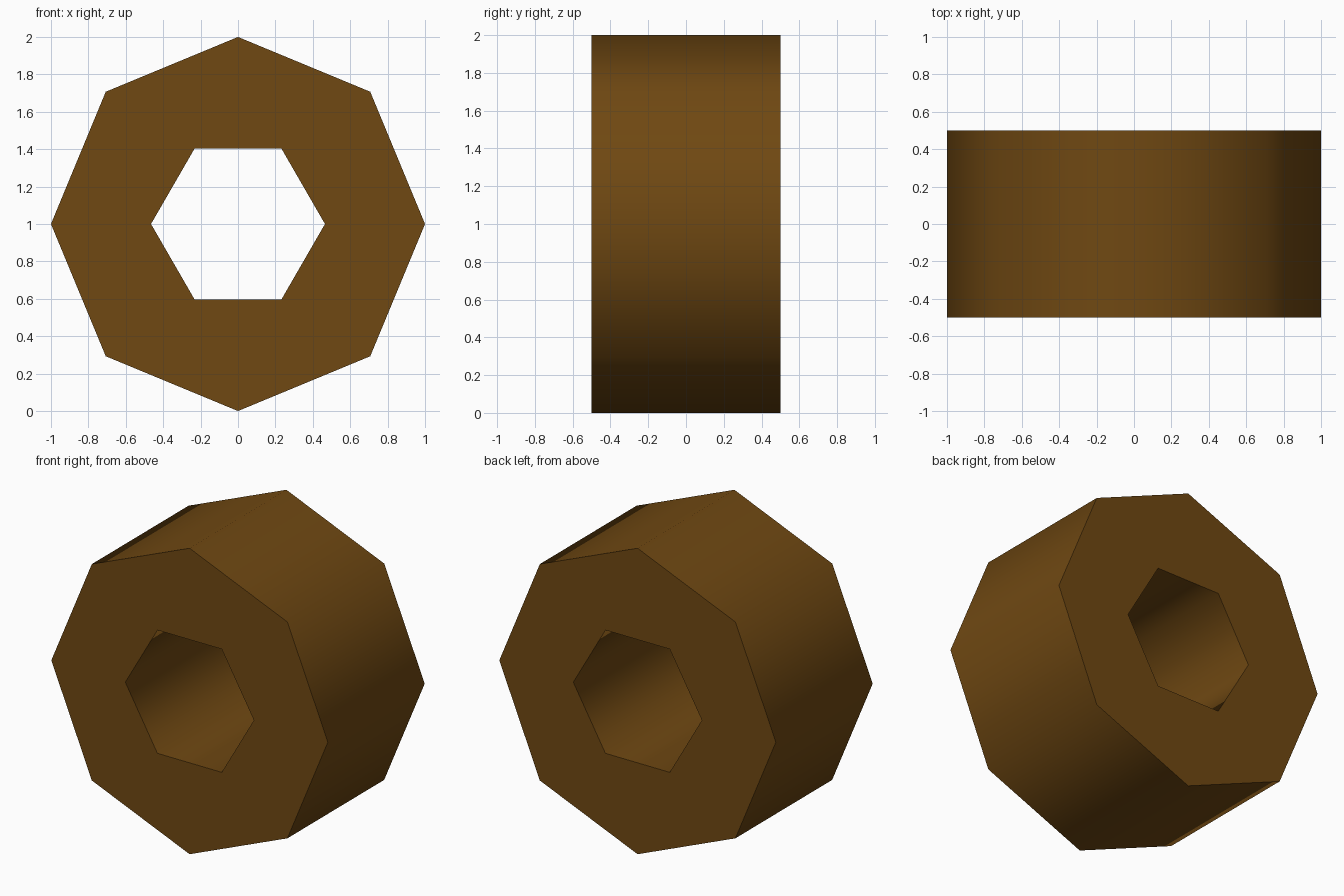
import bpy, bmesh
from math import cos, sin, tau, radians

if "Cube" in bpy.data.objects:
    bpy.data.objects.remove(bpy.data.objects["Cube"])

HALF_DEPTH = 0.5


def polygon_loop(bm, sides, radius):
    """Closed loop of edges in the front plane, centred at z = 1."""
    verts = [bm.verts.new((radius * cos(tau * i / sides), -HALF_DEPTH,
                           1 + radius * sin(tau * i / sides)))
             for i in range(sides)]
    return [bm.edges.new((verts[i], verts[(i + 1) % sides])) for i in range(sides)]


# Front face: octagon with a hexagonal hole
bm = bmesh.new()
edges = polygon_loop(bm, 8, 1.0) + polygon_loop(bm, 6, 0.465)
bmesh.ops.triangle_fill(bm, edges=edges, use_beauty=True, normal=(0, -1, 0))

# Extrude to the back, giving the outer wall and the bore
ext = bmesh.ops.extrude_face_region(bm, geom=bm.faces[:])
back = [g for g in ext["geom"] if isinstance(g, bmesh.types.BMVert)]
bmesh.ops.translate(bm, verts=back, vec=(0, 2 * HALF_DEPTH, 0))
bmesh.ops.recalc_face_normals(bm, faces=bm.faces[:])

mesh = bpy.data.meshes.new("octagonal_nut")
bm.to_mesh(mesh)
bm.free()
nut = bpy.data.objects.new("octagonal_nut", mesh)
bpy.context.collection.objects.link(nut)

# Brown material
brown = bpy.data.materials.new("brown")
brown.diffuse_color = (0.16, 0.065, 0.006, 1)
brown.use_nodes = True
brown.node_tree.nodes["Principled BSDF"].inputs["Base Color"].default_value = brown.diffuse_color
mesh.materials.append(brown)

# Smooth around the walls, sharp at the rims
bpy.context.view_layer.objects.active = nut
nut.select_set(True)
bpy.ops.object.shade_smooth_by_angle(angle=radians(70))
